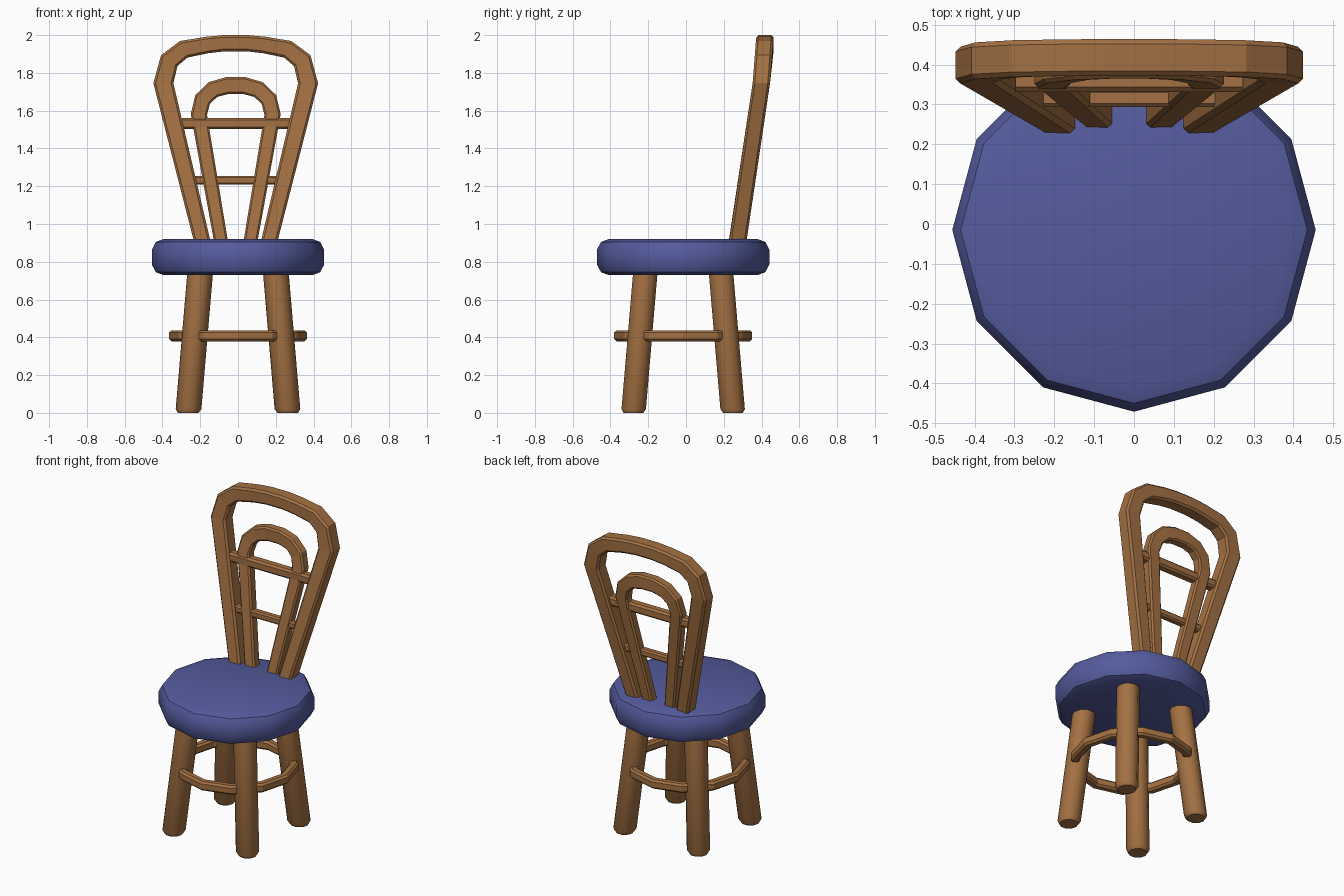
import bpy, bmesh, math
from mathutils import Vector

if "Cube" in bpy.data.objects:
    bpy.data.objects.remove(bpy.data.objects["Cube"])


def material(name, rgb):
    m = bpy.data.materials.new(name)
    m.diffuse_color = (*rgb, 1)
    m.use_nodes = True
    m.node_tree.nodes["Principled BSDF"].inputs["Base Color"].default_value = m.diffuse_color
    return m


WOOD = material("warm wood", (0.37, 0.165, 0.056))
BLUE = material("blue cushion", (0.09, 0.107, 0.34))


def loft(name, rings, mat, smooth=None, closed=False):
    """Skin a list of point rings; cap the ends unless closed."""
    bm = bmesh.new()
    vs = [[bm.verts.new(p) for p in r] for r in rings]
    n = len(vs[0])
    pairs = list(zip(vs, vs[1:])) + ([(vs[-1], vs[0])] if closed else [])
    for a, b in pairs:
        for i in range(n):
            j = (i + 1) % n
            bm.faces.new((a[i], a[j], b[j], b[i]))
    if not closed:
        bm.faces.new(vs[0])
        bm.faces.new(vs[-1])
    bmesh.ops.recalc_face_normals(bm, faces=bm.faces)
    me = bpy.data.meshes.new(name)
    bm.to_mesh(me)
    bm.free()
    me.materials.append(mat)
    if smooth:
        me.shade_smooth()
        me.set_sharp_from_angle(angle=math.radians(smooth))
    ob = bpy.data.objects.new(name, me)
    bpy.context.collection.objects.link(ob)
    return ob


def circle(x, y, z, r, n):
    return [(x + r * math.cos(2 * math.pi * i / n),
             y + r * math.sin(2 * math.pi * i / n), z) for i in range(n)]


def section(w, d, c):
    """Chamfered rectangle, half sizes w and d."""
    return [(w, d - c), (w - c, d), (c - w, d), (-w, d - c),
            (-w, c - d), (c - w, -d), (w - c, -d), (w, c - d)]


CY = -0.015   # centre of seat and legs in y
CX = -0.012   # centre of the back in x

# Seat: rounded twelve-sided cushion
loft("seat", [circle(0, CY, z, r, 12) for z, r in
              ((0.73, 0.395), (0.745, 0.435), (0.785, 0.456),
               (0.865, 0.456), (0.905, 0.435), (0.92, 0.395))], BLUE, 40)

# Four splayed legs
for sx, lr in ((-1, "left"), (1, "right")):
    for sy, fb in ((-1, "front"), (1, "back")):
        rings = []
        for z, r in ((0, 0.055), (0.02, 0.068), (0.78, 0.068)):
            o = 0.2635 - 0.085 * z
            rings.append(circle(sx * o, CY + sy * o, z, r, 10))
        loft(f"{fb}_{lr}_leg", rings, WOOD, 40)

# Ring stretcher through the legs
rings = []
for i in range(12):
    a = math.tau * i / 12
    rings.append([((0.338 + u) * math.cos(a), CY + (0.338 + u) * math.sin(a), 0.408 + v)
                  for u, v in section(0.027, 0.029, 0.012)])
loft("stretcher_ring", rings, WOOD, closed=True)


def lean(z):
    """Backward lean of the backrest."""
    return 0.275 + 0.15 * (z - 0.92) + (-0.15 * (z - 1.75) * 0.4 if z > 1.75 else 0)


def hoop(name, half, d, c):
    """Sweep a chamfered strip along a mirrored path of (x, z, half width)."""
    path = half + [(-x, z, w) for x, z, w in reversed(half)]
    rings = []
    for i, (x, z, w) in enumerate(path):
        p = Vector((x, z))
        before = (p - Vector(path[max(i - 1, 0)][:2])).normalized()
        after = (Vector(path[min(i + 1, len(path) - 1)][:2]) - p).normalized()
        t = (before + after).normalized()
        rings.append([(CX + x - t.y * u, lean(z) + v, z + t.x * u)
                      for u, v in section(w, d, c)])
    return loft(name, rings, WOOD)


# Outer and inner bent hoops of the back
hoop("outer_back_hoop", [(-0.163, 0.85, 0.042), (-0.383, 1.745, 0.053), (-0.352, 1.865, 0.052),
                         (-0.275, 1.925, 0.048), (-0.15, 1.948, 0.044), (-0.06, 1.957, 0.043)],
     0.046, 0.012)
hoop("inner_back_hoop", [(-0.068, 0.85, 0.036), (-0.195, 1.58, 0.043), (-0.175, 1.66, 0.045),
                         (-0.12, 1.712, 0.045), (-0.045, 1.733, 0.045)], 0.032, 0.01)

# Two cross rungs behind the hoops
for name, z, hl, r in (("upper_rung", 1.532, 0.285, 0.03), ("lower_rung", 1.232, 0.225, 0.023)):
    loft(name, [[(CX + s * hl, lean(z) - 0.005 + v, z + u)
                 for u, v in section(r, r, r * 0.4)] for s in (-1, 1)], WOOD)
